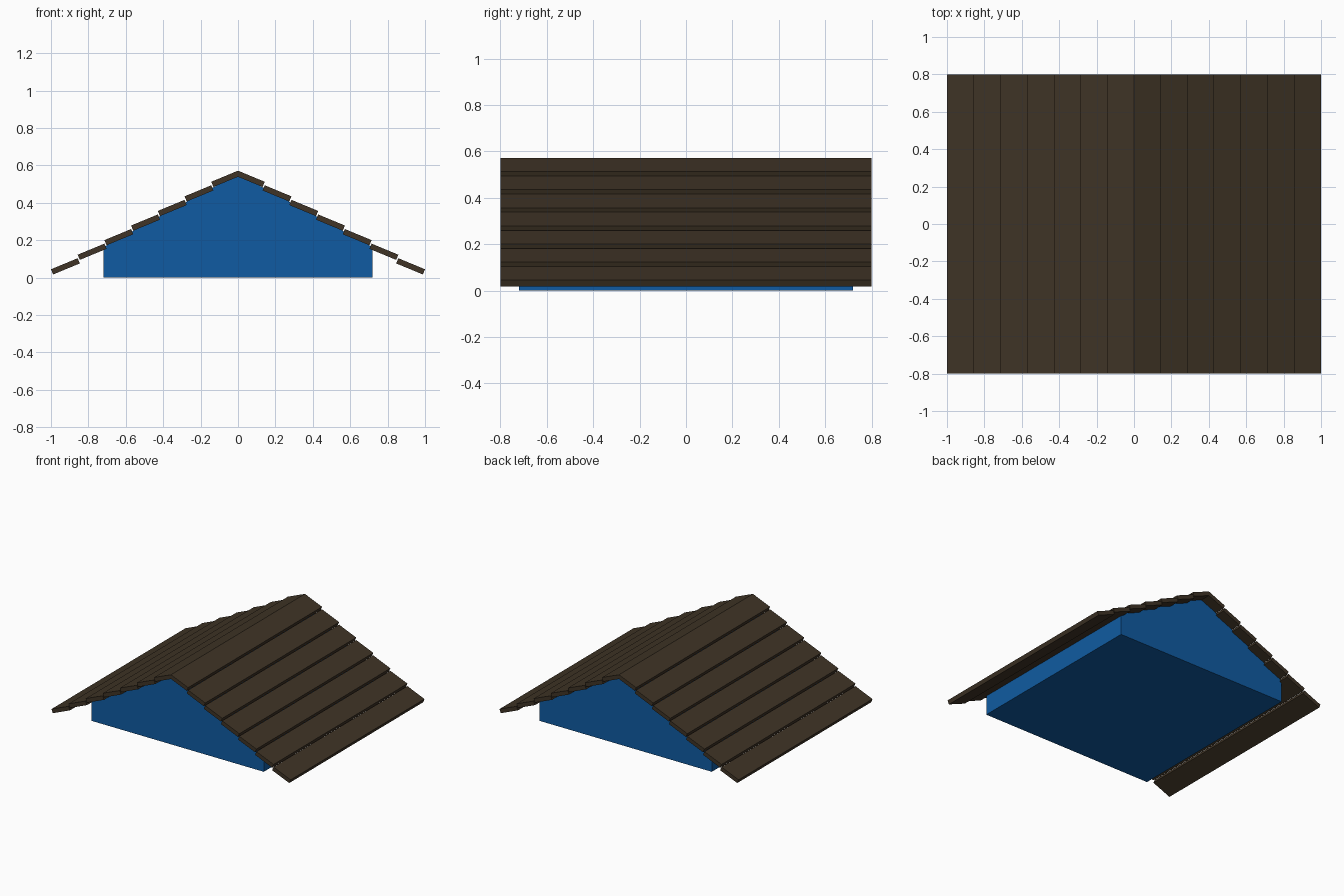
import bpy, bmesh, math

if "Cube" in bpy.data.objects:
    bpy.data.objects.remove(bpy.data.objects["Cube"])


def material(name, rgb):
    m = bpy.data.materials.new(name)
    m.diffuse_color = (*rgb, 1)
    m.use_nodes = True
    m.node_tree.nodes["Principled BSDF"].inputs["Base Color"].default_value = m.diffuse_color
    return m


def extrude_profile(name, pts, half_y, mat):
    """Extrude an x-z profile symmetrically along y."""
    bm = bmesh.new()
    face = bm.faces.new([bm.verts.new((x, -half_y, z)) for x, z in pts])
    new = bmesh.ops.extrude_face_region(bm, geom=[face])["geom"]
    verts = [v for v in new if isinstance(v, bmesh.types.BMVert)]
    bmesh.ops.translate(bm, verts=verts, vec=(0, 2 * half_y, 0))
    bmesh.ops.recalc_face_normals(bm, faces=bm.faces)
    me = bpy.data.meshes.new(name)
    bm.to_mesh(me)
    bm.free()
    me.materials.append(mat)
    ob = bpy.data.objects.new(name, me)
    bpy.context.collection.objects.link(ob)
    return ob


blue = material("blue_paint", (0.005, 0.105, 0.36))
brown = material("dark_wood", (0.05, 0.034, 0.019))

# Gable block under the roof
extrude_profile("gable_body", [(-0.72, 0), (0.72, 0), (0.72, 0.163),
                               (0, 0.555), (-0.72, 0.163)], 0.72, blue)

# Overlapping planks stepping down both slopes
COUNT, THICK = 7, 0.03
DX, DZ = 1 / COUNT, 0.078
ANGLE = math.radians(22.5)
drop = DX * math.tan(ANGLE)
nx, nz = THICK * math.sin(ANGLE), THICK * math.cos(ANGLE)

for side, s in (("right", 1), ("left", -1)):
    for i in range(COUNT):
        x0, z0 = i * DX, 0.572 - i * DZ
        x1, z1 = x0 + DX, z0 - drop
        pts = [(x0, z0), (x1, z1), (x1 - nx, z1 - nz), (x0 - nx, z0 - nz)]
        extrude_profile(f"roof_plank_{side}_{i + 1}",
                        [(s * x, z) for x, z in pts], 0.8, brown)
